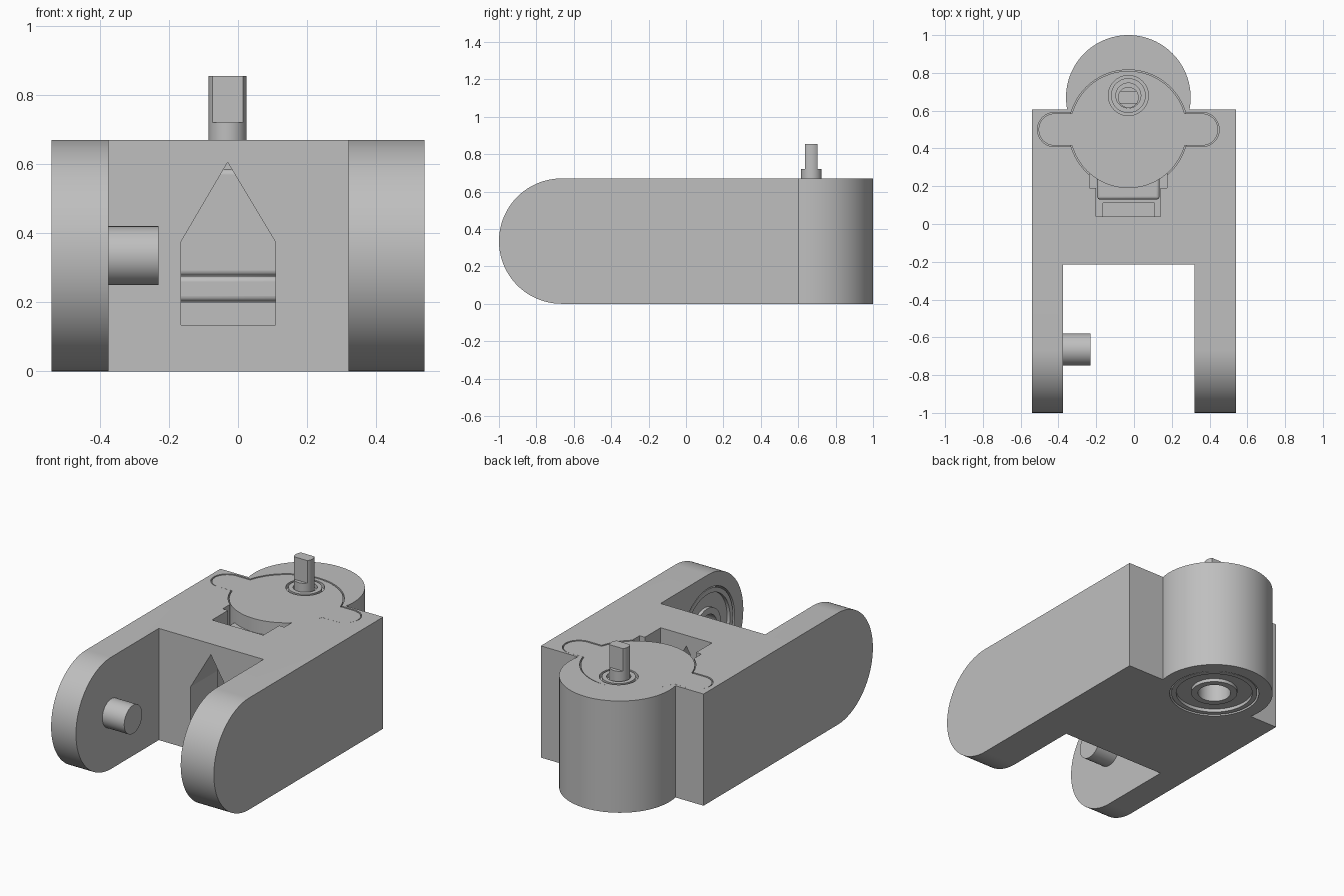
import bpy
import bmesh
from math import sin, cos, pi
from mathutils import Vector

cube = bpy.data.objects.get("Cube")
if cube:
    bpy.data.objects.remove(cube, do_unlink=True)

grey = bpy.data.materials.new("light_grey")
grey.use_nodes = True
GREY = (0.52, 0.52, 0.52, 1)
grey.diffuse_color = GREY
grey.node_tree.nodes["Principled BSDF"].inputs["Base Color"].default_value = GREY

CX = -0.03      # centre line of the motor and swivel
TOP = 0.67
MID = TOP / 2   # height of the hinge axis
HINGE_Y = -0.665
SWIVEL_Y = 0.67
MOTOR_Y = 0.5


def arc(u, v, r, start=0, end=2 * pi, n=96):
    """Points on an arc; a full circle leaves out the repeated end."""
    last = n if abs(end - start) > 6.28 else n - 1
    return [(u + r * cos(start + (end - start) * i / last),
             v + r * sin(start + (end - start) * i / last)) for i in range(n)]


def prism(name, outline, axis, a, b):
    """Extrude a closed outline from a to b along an axis."""
    place = {"X": lambda u, v, t: (t, u, v),
             "Y": lambda u, v, t: (u, t, v),
             "Z": lambda u, v, t: (u, v, t)}[axis]
    bm = bmesh.new()
    face = bm.faces.new([bm.verts.new(place(u, v, a)) for u, v in outline])
    ext = bmesh.ops.extrude_face_region(bm, geom=[face])
    moved = [g for g in ext["geom"] if isinstance(g, bmesh.types.BMVert)]
    bmesh.ops.translate(bm, verts=moved, vec=Vector(place(0, 0, b - a)))
    bmesh.ops.recalc_face_normals(bm, faces=bm.faces)
    mesh = bpy.data.meshes.new(name)
    bm.to_mesh(mesh)
    bm.free()
    mesh.materials.append(grey)
    obj = bpy.data.objects.new(name, mesh)
    bpy.context.collection.objects.link(obj)
    return obj


def box(name, x0, x1, y0, y1, z0, z1):
    return prism(name, [(x0, y0), (x1, y0), (x1, y1), (x0, y1)], "Z", z0, z1)


def disc(name, u, v, r, axis, a, b):
    return prism(name, arc(u, v, r), axis, a, b)


def activate(obj):
    bpy.ops.object.select_all(action="DESELECT")
    obj.select_set(True)
    bpy.context.view_layer.objects.active = obj


def combine(obj, other, operation="DIFFERENCE"):
    """Apply a boolean and drop the helper object."""
    mod = obj.modifiers.new("combine", "BOOLEAN")
    mod.operation, mod.solver, mod.object = operation, "EXACT", other
    activate(obj)
    bpy.ops.object.modifier_apply(modifier=mod.name)
    bpy.data.objects.remove(other, do_unlink=True)


def smooth(obj):
    activate(obj)
    bpy.ops.object.shade_smooth_by_angle(angle=pi / 6)


def ears(grow, z0, z1):
    """Capsule outline of the motor's two mounting ears."""
    r = 0.085 + grow
    pts = arc(CX + 0.39, MOTOR_Y, r, -pi / 2, pi / 2, 24)
    pts += arc(CX - 0.39, MOTOR_Y, r, pi / 2, 3 * pi / 2, 24)
    return prism("ears", pts, "Z", z0, z1)


def bearing(name, u, v, axis, a, b, inset):
    """Two rings with a recessed shield between them; inset points inward."""
    rings = [("outer_ring", 0.243, 0.215, 0), ("shield", 0.22, 0.125, inset),
             ("inner_ring", 0.13, 0.092, 0)]
    for part, outer, inner, shift in rings:
        ring = disc(name + "_" + part, u, v, outer, axis, a + shift, b)
        combine(ring, disc("bore", u, v, inner, axis, a - 0.1, b + 0.1))
        smooth(ring)


# Body: rounded-end side profile, forked at the front, swivel boss at the back
profile = arc(HINGE_Y, MID, MID, pi / 2, 3 * pi / 2, 64)
profile += [(0.605, 0), (0.605, TOP)]
body = prism("fork_body", profile, "X", -0.54, 0.54)
combine(body, box("fork_gap", -0.375, 0.32, -1.2, -0.215, -0.1, 0.8))
combine(body, disc("swivel_boss", CX, SWIVEL_Y, 0.33, "Z", 0, TOP), "UNION")

# Motor pocket, ear seats and wiring cavity
combine(body, disc("motor_pocket", CX, MOTOR_Y, 0.316, "Z", 0.24, 0.8))
combine(body, ears(0.006, 0.61, 0.8))
combine(body, box("cavity", CX - 0.17, CX + 0.17, 0.04, 0.4, 0.2, 0.8))
combine(body, box("wide_cavity", CX - 0.205, CX + 0.205, 0.19, 0.4, 0.2, 0.8))

# House-shaped wiring tunnel opening in the fork gap
tunnel = [(-0.165, 0.135), (0.108, 0.135), (0.108, 0.375),
          (CX, 0.605), (-0.165, 0.375)]
combine(body, prism("tunnel", tunnel, "Y", -0.3, 0.11))

# Bearing seats under the boss and inside the left arm
combine(body, disc("swivel_seat", CX, SWIVEL_Y, 0.252, "Z", -0.1, 0.16))
combine(body, disc("hinge_seat", HINGE_Y, MID, 0.252, "X", 0.2, 0.48))
smooth(body)

bearing("swivel_bearing", CX, SWIVEL_Y, "Z", 0.004, 0.16, 0.02)
bearing("hinge_bearing", HINGE_Y, MID, "X", 0.324, 0.48, 0.02)

# Hinge pin on the right arm
smooth(disc("hinge_pin", HINGE_Y, MID, 0.085, "X", -0.385, -0.23))

# Motor: can with ears, collar and flatted shaft
motor = disc("motor_can", CX, MOTOR_Y, 0.31, "Z", 0.245, 0.667)
combine(motor, ears(0, 0.62, 0.667), "UNION")
combine(motor, disc("collar_groove", CX, SWIVEL_Y + 0.01, 0.106, "Z", 0.64, 0.8))
smooth(motor)

collar = disc("shaft_collar", CX, SWIVEL_Y + 0.01, 0.092, "Z", 0.63, 0.668)
combine(collar, disc("collar_bore", CX, SWIVEL_Y + 0.01, 0.066, "Z", 0.645, 0.8))
smooth(collar)

shaft_y = SWIVEL_Y
shaft = disc("motor_shaft", CX, shaft_y, 0.055, "Z", 0.6, 0.855)
for side in (-1, 1):
    near, far = sorted((shaft_y + side * 0.033, shaft_y + side * 0.2))
    combine(shaft, box("shaft_flat", CX - 0.2, CX + 0.2, near, far, 0.72, 1))
smooth(shaft)

# Connector housing on the front of the motor, in two stacked blocks
for name, z0, z1, y0 in (("connector_housing", 0.277, 0.585, 0.13),
                         ("connector_base", 0.203, 0.275, 0.135)):
    block = box(name, CX - 0.165, CX + 0.165, y0, 0.3, z0, z1)
    bevel = block.modifiers.new("rounded_edges", "BEVEL")
    bevel.width, bevel.segments = 0.015, 4
    smooth(block)
